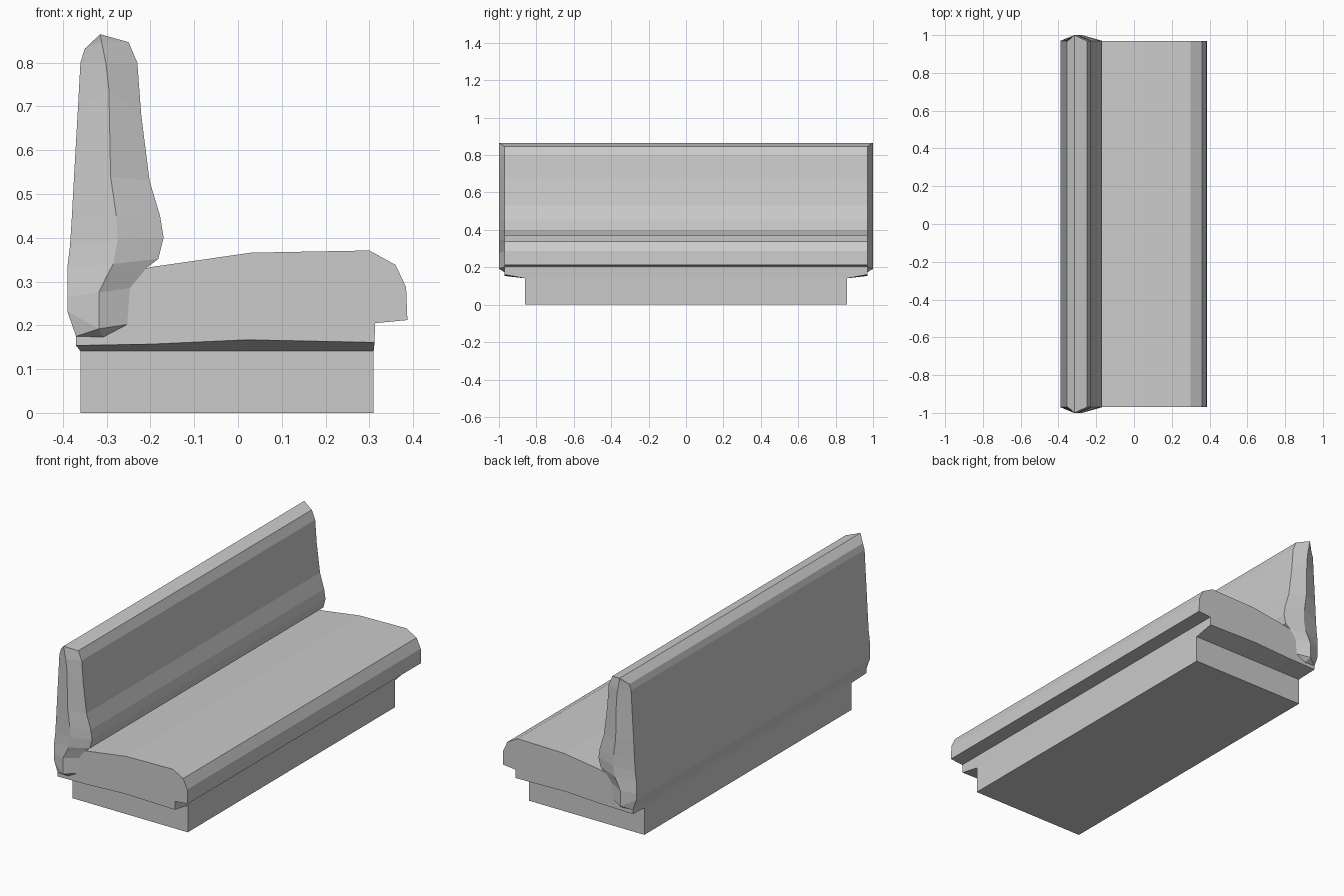
import bpy, bmesh

if "Cube" in bpy.data.objects:
    bpy.data.objects.remove(bpy.data.objects["Cube"])


def finish(bm, name):
    bmesh.ops.recalc_face_normals(bm, faces=bm.faces[:])
    me = bpy.data.meshes.new(name)
    bm.to_mesh(me)
    bm.free()
    ob = bpy.data.objects.new(name, me)
    bpy.context.collection.objects.link(ob)
    return ob


def loft(name, sections):
    """Join equal-length (x, z) profiles placed at successive y positions."""
    bm = bmesh.new()
    rings = [[bm.verts.new((x, y, z)) for x, z in prof] for y, prof in sections]
    for a, b in zip(rings, rings[1:]):
        for i in range(len(a)):
            j = (i + 1) % len(a)
            bm.faces.new((a[i], a[j], b[j], b[i]))
    bm.faces.new(rings[0])
    bm.faces.new(rings[-1])
    return finish(bm, name)


# plinth
plinth = [(-.36, 0), (.31, 0), (.31, .15), (-.36, .15)]
loft("plinth", [(-.86, plinth), (.86, plinth)])

# seat cushion, underside sloping up towards both ends
top = [(.313, .205), (.387, .212), (.384, .287), (.36, .338), (.30, .371),
       (.03, .366), (-.20, .333), (-.30, .30), (-.35, .19), (-.37, .18)]
end = [(-.37, .154), (-.20, .157), (.02, .167), (.312, .161)] + top
mid = [(-.36, .141), (-.20, .141), (.02, .141), (.31, .141)] + top
loft("seat", [(-.97, end), (-.86, mid), (.86, mid), (.97, end)])

# backrest: rows of front edge, end ridge and rear edge, top to bottom
rows = [
    ((-.250, .847), (-.312, .850), (-.350, .832)),
    ((-.230, .800), (-.302, .800), (-.360, .800)),
    ((-.221, .680), (-.295, .740), (-.366, .690)),
    ((-.202, .530), (-.291, .540), (-.374, .550)),
    ((-.178, .450), (-.278, .450), (-.380, .440)),
    ((-.170, .400), (-.275, .395), (-.384, .380)),
    ((-.182, .352), (-.285, .340), (-.390, .330)),
    ((-.210, .330), (-.300, .312), (-.390, .300)),
    ((-.247, .285), (-.318, .275), (-.390, .265)),
    ((-.253, .202), (-.318, .192), (-.390, .232)),
]
bm = bmesh.new()
grids = []
for s in (-1, 1):
    crest = bm.verts.new((-.315, s, .865))
    grid = [[bm.verts.new((x, s * y, z)) for (x, z), y in zip(r, (.97, 1, .97))]
            for r in rows]
    keel = bm.verts.new((-.308, s * .97, .173))
    heel = bm.verts.new((-.37, s * .97, .175))
    for a, b in zip(grid, grid[1:]):
        for k in (0, 1):
            bm.faces.new((a[k], a[k + 1], b[k + 1], b[k]))
    bm.faces.new((crest, grid[0][0], grid[0][1]))
    bm.faces.new((crest, grid[0][1], grid[0][2]))
    f, r, b = grid[-1]
    bm.faces.new((f, r, keel))
    bm.faces.new((r, heel, keel))
    bm.faces.new((r, b, heel))
    grids.append([crest] + [g[0] for g in grid] + [keel, heel]
                 + [g[2] for g in reversed(grid)])
# long front, rear, top and bottom strips
L, R = grids
for i in range(len(L)):
    j = (i + 1) % len(L)
    bm.faces.new((L[i], L[j], R[j], R[i]))
finish(bm, "backrest")
